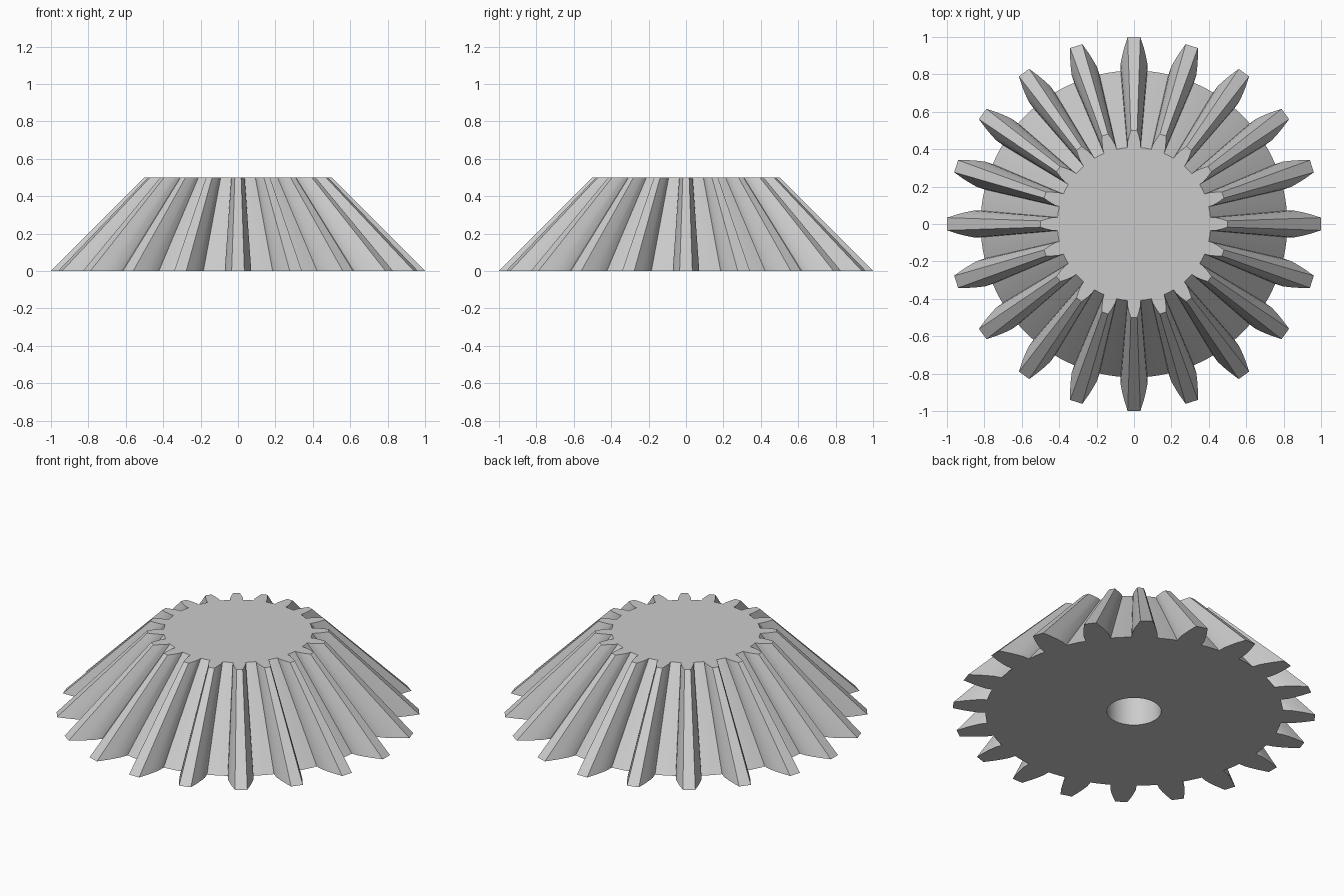
import bpy, bmesh, math

default = bpy.data.objects.get("Cube")
if default:
    bpy.data.objects.remove(default, do_unlink=True)

TEETH, HEIGHT, TOP_SCALE = 20, 0.5, 0.5
BORE_RADIUS, BORE_DEPTH = 0.15, 0.4
# Half of one tooth, root to tip: (radius, half width)
FLANK = [(0.817, 0.071), (0.86, 0.071), (0.90, 0.063), (0.94, 0.053), (1.0, 0.034)]

# Single grey metal
steel = bpy.data.materials.new("light grey")
steel.use_nodes = True
grey = (0.6, 0.6, 0.6, 1)
steel.diffuse_color = grey
steel.node_tree.nodes["Principled BSDF"].inputs["Base Color"].default_value = grey


def gear_outline():
    """Outline of all teeth, with a short root arc after each one."""
    tooth = [(r, -w) for r, w in FLANK] + [(r, w) for r, w in reversed(FLANK)]
    root_radius = math.hypot(*FLANK[0])
    root_angle = math.atan2(FLANK[0][1], FLANK[0][0])
    step = math.tau / TEETH
    points = []
    for i in range(TEETH):
        a = i * step
        c, s = math.cos(a), math.sin(a)
        points += [(x * c - y * s, x * s + y * c) for x, y in tooth]
        for k in (1, 2):
            b = a + root_angle + (step - 2 * root_angle) * k / 3
            points.append((root_radius * math.cos(b), root_radius * math.sin(b)))
    return points


def mesh_object(name, bm):
    bmesh.ops.recalc_face_normals(bm, faces=bm.faces)
    mesh = bpy.data.meshes.new(name)
    bm.to_mesh(mesh)
    bm.free()
    mesh.materials.append(steel)
    obj = bpy.data.objects.new(name, mesh)
    bpy.context.collection.objects.link(obj)
    return obj


# Gear body: toothed outline tapering straight to the smaller top
bm = bmesh.new()
outline = gear_outline()
low = [bm.verts.new((x, y, 0)) for x, y in outline]
high = [bm.verts.new((x * TOP_SCALE, y * TOP_SCALE, HEIGHT)) for x, y in outline]
bm.faces.new(reversed(low))
bm.faces.new(high)
for i in range(len(low)):
    j = (i + 1) % len(low)
    bm.faces.new((low[i], low[j], high[j], high[i]))
gear = mesh_object("bevel_gear", bm)

# Blind shaft hole cut from below
bm = bmesh.new()
bmesh.ops.create_cone(bm, cap_ends=True, segments=48, radius1=BORE_RADIUS,
                      radius2=BORE_RADIUS, depth=2 * BORE_DEPTH)
cutter = mesh_object("bore_cutter", bm)
cutter.hide_render = True

bore = gear.modifiers.new("bore", "BOOLEAN")
bore.operation = "DIFFERENCE"
bore.solver = "EXACT"
bore.object = cutter
bpy.ops.object.select_all(action="DESELECT")
gear.select_set(True)
bpy.context.view_layer.objects.active = gear
bpy.ops.object.modifier_apply(modifier=bore.name)
bpy.data.objects.remove(cutter, do_unlink=True)

bpy.ops.object.shade_smooth_by_angle(angle=math.radians(25))
